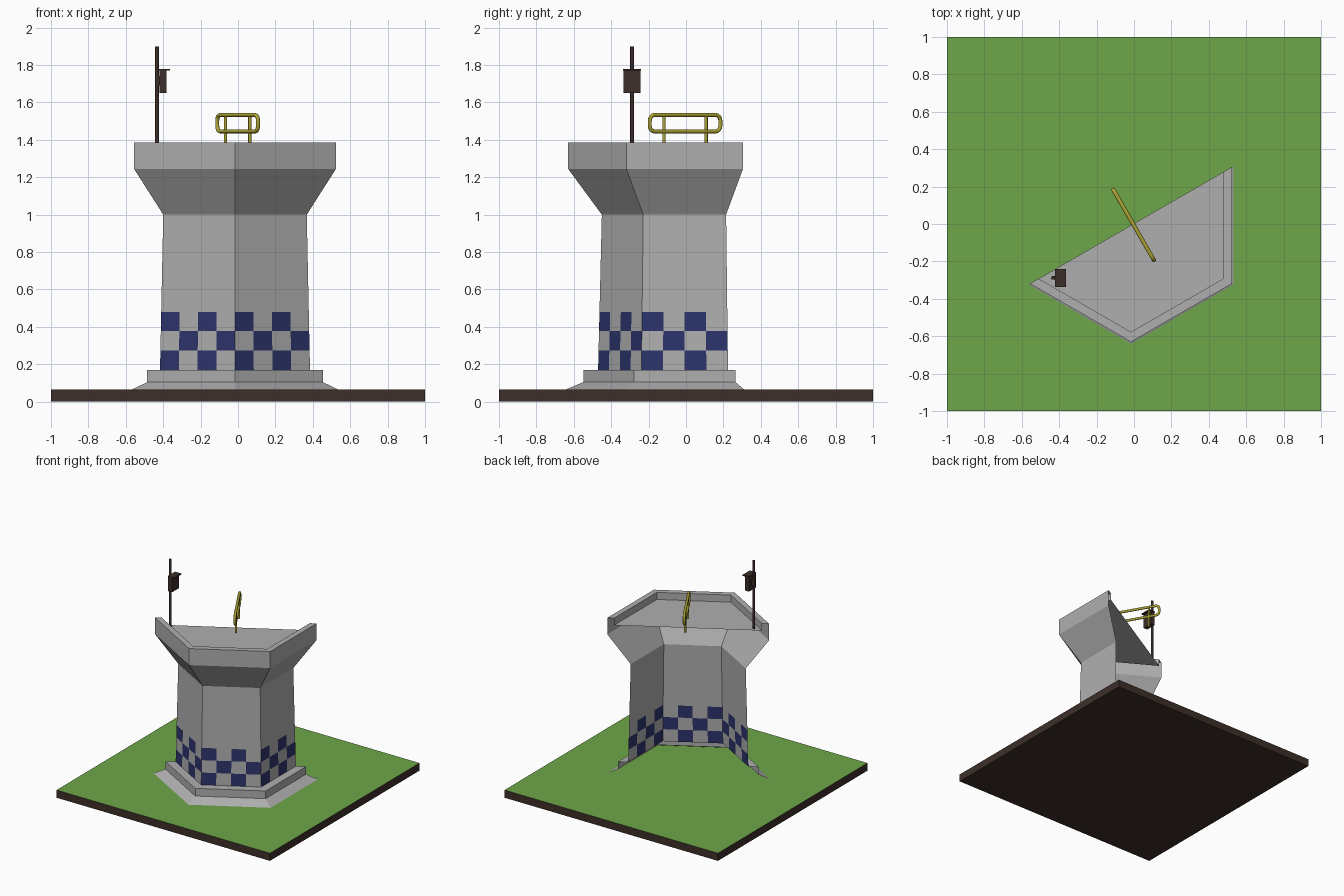
import bpy, bmesh, math
from mathutils import Vector

if "Cube" in bpy.data.objects:
    bpy.data.objects.remove(bpy.data.objects["Cube"])


def mat(name, rgb):
    m = bpy.data.materials.new(name)
    m.diffuse_color = (*rgb, 1)
    m.use_nodes = True
    m.node_tree.nodes["Principled BSDF"].inputs["Base Color"].default_value = m.diffuse_color
    return m


GREEN = mat("grass green", (0.155, 0.38, 0.065))
BROWN = mat("dark brown", (0.046, 0.028, 0.022))
GREY = mat("concrete grey", (0.43, 0.43, 0.43))
BLUE = mat("navy blue", (0.026, 0.034, 0.15))
YELLOW = mat("railing yellow", (0.42, 0.37, 0.035))

CENTRE = Vector((-0.016, -0.007, 0))
DECK_Z = 1.325
COLS = 4  # columns per wall face


def finish(name, bm, mats):
    me = bpy.data.meshes.new(name)
    bm.to_mesh(me)
    bm.free()
    for m in mats:
        me.materials.append(m)
    ob = bpy.data.objects.new(name, me)
    bpy.context.collection.objects.link(ob)
    return ob


def corner(i, r, z):
    a = math.radians(210 + 60 * i)
    return CENTRE + Vector((r * math.cos(a), r * math.sin(a), z))


def half_hex_shell(name, rows, mats, cols=1, rule=None):
    """Open three-sided shell through (radius, height) rows."""
    bm = bmesh.new()
    grid = []
    for r, z in rows:
        ring = [corner(i, r, z).lerp(corner(i + 1, r, z), c / cols)
                for i in range(3) for c in range(cols)]
        grid.append([bm.verts.new(p) for p in ring + [corner(3, r, z)]])
    for j in range(len(rows) - 1):
        for i in range(3 * cols):
            f = bm.faces.new((grid[j][i], grid[j][i + 1],
                              grid[j + 1][i + 1], grid[j + 1][i]))
            if rule:
                f.material_index = rule(i, j)
    return finish(name, bm, mats)


def box(name, lo, hi, mats):
    bm = bmesh.new()
    bmesh.ops.create_cube(bm, size=1)
    lo, hi = Vector(lo), Vector(hi)
    for v in bm.verts:
        v.co = Vector([(lo[k] + hi[k]) / 2 + v.co[k] * (hi[k] - lo[k]) for k in range(3)])
    return finish(name, bm, mats)


def tube(name, pts, radius, m, closed=False):
    cu = bpy.data.curves.new(name, 'CURVE')
    cu.dimensions = '3D'
    cu.bevel_depth = radius
    cu.bevel_resolution = 2
    cu.use_fill_caps = True
    sp = cu.splines.new('POLY')
    sp.points.add(len(pts) - 1)
    for p, co in zip(sp.points, pts):
        p.co = (*co, 1)
    sp.use_cyclic_u = closed
    cu.materials.append(m)
    ob = bpy.data.objects.new(name, cu)
    bpy.context.collection.objects.link(ob)
    return ob


# Ground slab with a grass top
ground = box("ground_slab", (-1, -1, 0), (1, 1, 0.065), [BROWN, GREEN])
for p in ground.data.polygons:
    p.material_index = 1 if p.normal.z > 0.5 else 0

# Stepped footing
half_hex_shell("footing", [(0.633, 0.066), (0.542, 0.105), (0.542, 0.17), (0.463, 0.17)], [GREY])

# Tapered wall with a checker band of three rows
heights = [0.17, 0.273, 0.377, 0.48, 1.0]
wall_rows = [(0.463 - 0.02 * (z - 0.17) / 0.83, z) for z in heights]
half_hex_shell("checkered_wall", wall_rows, [GREY, BLUE], COLS,
               lambda i, j: int(j < 3 and (i + j) % 2 == 0))

# Flared parapet with an inner lip
half_hex_shell("parapet", [(0.443, 1.0), (0.6235, 1.245), (0.6235, 1.385),
                           (0.57, 1.385), (0.57, DECK_Z)], [GREY])

# Deck
bm = bmesh.new()
bm.faces.new([bm.verts.new(corner(i, 0.57, DECK_Z)) for i in range(4)])
finish("deck", bm, [GREY])

# Railing: rounded loop standing square to the open side
along = Vector((0.5, -0.866, 0))
mid = Vector((-0.002, -0.005, 0))
HALF, LOW, HIGH, R = 0.218, 1.445, 1.533, 0.03
loop = []
for s, z, start in ((HALF - R, HIGH - R, 0), (R - HALF, HIGH - R, 90),
                    (R - HALF, LOW + R, 180), (HALF - R, LOW + R, 270)):
    for k in range(5):
        a = math.radians(start + 22.5 * k)
        loop.append(mid + along * (s + R * math.cos(a)) + Vector((0, 0, z + R * math.sin(a))))
tube("railing_loop", loop, 0.011, YELLOW, True)
for side in (-1, 1):
    foot = mid + along * 0.13 * side
    tube("railing_leg", [foot + Vector((0, 0, 1.345)), foot + Vector((0, 0, HIGH))], 0.009, YELLOW)

# Post with a hanging box
PX, PY = -0.433, -0.288
tube("post", [(PX, PY, DECK_Z), (PX, PY, 1.9)], 0.0105, BROWN)
box("post_box", (-0.42, PY - 0.046, 1.65), (-0.383, PY + 0.046, 1.772), [BROWN])
box("box_roof", (-0.422, PY - 0.048, 1.77), (-0.363, PY + 0.048, 1.779), [BROWN])
box("box_bracket", (PX, PY - 0.01, 1.69), (-0.418, PY + 0.01, 1.74), [BROWN])

# Smooth round tubes
for ob in list(bpy.context.scene.objects):
    if ob.type == 'CURVE':
        for s in ob.data.splines:
            s.use_smooth = True
